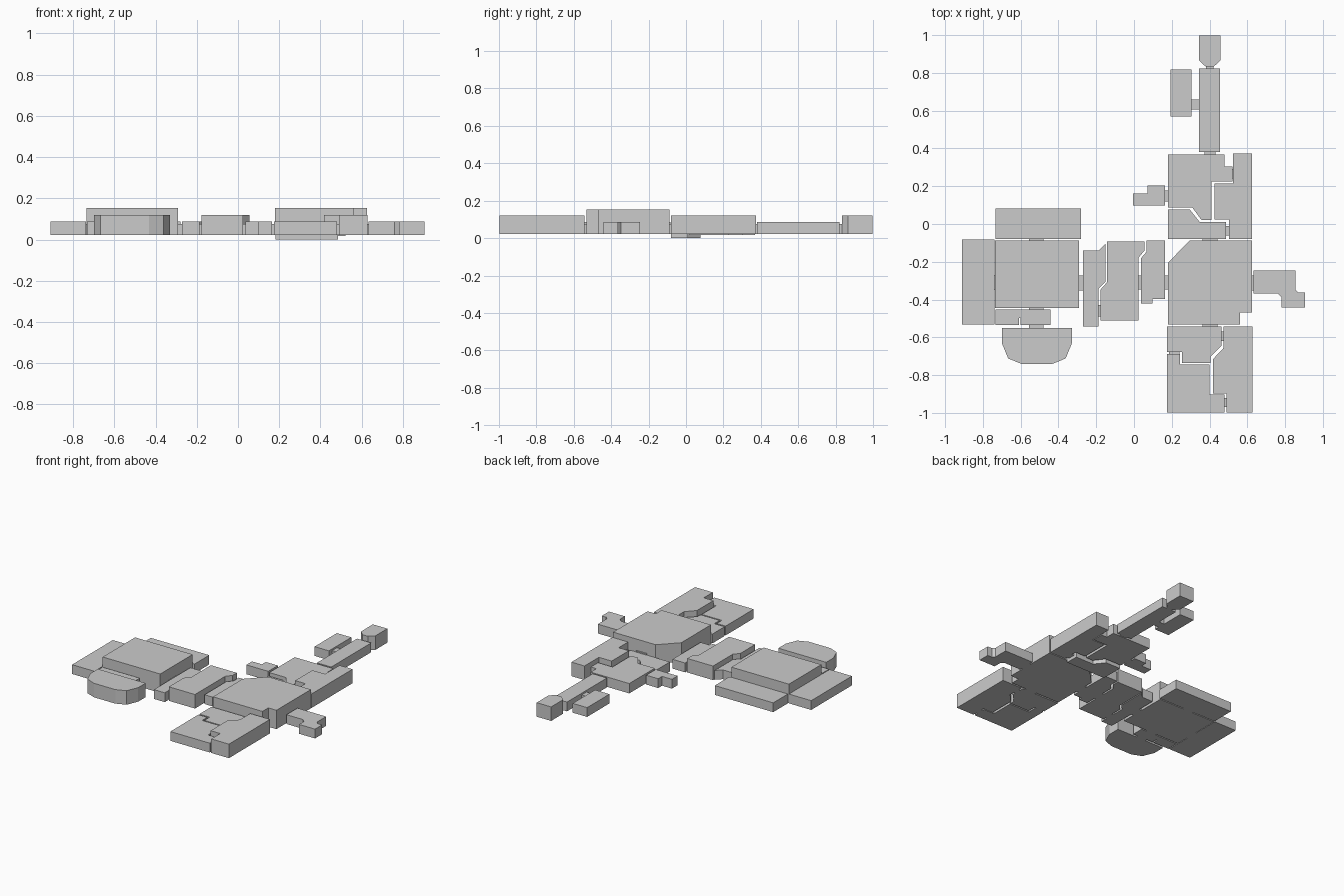
import bpy, bmesh

BASE = 0.022
LOW, MID, HIGH = 0.087, 0.12, 0.154   # three ceiling heights


def prism(name, pts, top, bottom=BASE):
    """Extrude a floor-plan outline into a flat-faced block."""
    bm = bmesh.new()
    face = bm.faces.new([bm.verts.new((x, y, bottom)) for x, y in pts])
    ext = bmesh.ops.extrude_face_region(bm, geom=[face])
    for v in ext["geom"]:
        if isinstance(v, bmesh.types.BMVert):
            v.co.z = top
    bmesh.ops.recalc_face_normals(bm, faces=bm.faces)
    mesh = bpy.data.meshes.new(name)
    bm.to_mesh(mesh)
    bm.free()
    obj = bpy.data.objects.new(name, mesh)
    bpy.context.collection.objects.link(obj)
    return obj


def box(name, x0, x1, y0, y1, top, bottom=BASE):
    return prism(name, [(x0, y0), (x1, y0), (x1, y1), (x0, y1)], top, bottom)


# West wing: hall with side rooms
box("west_hall", -0.735, -0.29, -0.445, -0.087, HIGH)
box("far_west_room", -0.91, -0.738, -0.533, -0.083, LOW)
box("west_back_room", -0.732, -0.28, -0.08, 0.082, LOW)
prism("west_front_room", [(-0.732, -0.453), (-0.443, -0.453), (-0.443, -0.535), (-0.6, -0.535),
                          (-0.6, -0.497), (-0.61, -0.497), (-0.61, -0.535), (-0.732, -0.535)], LOW)

# Rounded room, mirrored half outline about its centre line
half = [(0.185, -0.55), (0.185, -0.632), (0.152, -0.712), (0.083, -0.74)]
mid_x = -0.514
prism("rounded_room", [(mid_x + x, y) for x, y in half] +
      [(mid_x - x, y) for x, y in reversed(half)], MID)

# Central passage rooms
prism("passage_west", [(-0.271, -0.14), (-0.187, -0.14), (-0.15, -0.103), (-0.15, -0.304),
                       (-0.187, -0.341), (-0.187, -0.542), (-0.271, -0.542)], LOW)
prism("passage_middle", [(-0.144, -0.093), (0.056, -0.093), (0.056, -0.14), (0.025, -0.177),
                         (0.025, -0.511), (-0.177, -0.511), (-0.177, -0.347), (-0.144, -0.31)], MID)
prism("passage_east", [(0.067, -0.087), (0.165, -0.087), (0.165, -0.397), (0.099, -0.397),
                       (0.099, -0.421), (0.036, -0.421), (0.036, -0.183), (0.067, -0.146)], LOW)

# East hall and its outer annex
prism("east_hall", [(0.295, -0.087), (0.625, -0.087), (0.625, -0.468), (0.562, -0.468),
                    (0.562, -0.533), (0.18, -0.533), (0.18, -0.205)], HIGH)
prism("east_annex", [(0.633, -0.247), (0.855, -0.247), (0.855, -0.347), (0.871, -0.363),
                     (0.905, -0.363), (0.905, -0.442), (0.782, -0.442), (0.782, -0.389),
                     (0.76, -0.368), (0.633, -0.368)], LOW)

# Front rooms
prism("front_right_room", [(0.475, -0.543), (0.628, -0.543), (0.628, -0.997), (0.491, -0.997),
                           (0.491, -0.898), (0.417, -0.898), (0.417, -0.717), (0.475, -0.655)], MID)
prism("front_left_room", [(0.175, -0.543), (0.464, -0.543), (0.464, -0.643), (0.404, -0.703),
                          (0.404, -0.736), (0.255, -0.736), (0.255, -0.677), (0.175, -0.677)], LOW)
prism("front_corner_room", [(0.175, -0.688), (0.244, -0.688), (0.244, -0.745), (0.4, -0.745),
                            (0.4, -0.903), (0.48, -0.903), (0.48, -0.997), (0.175, -0.997)], LOW)

# Rear rooms
prism("rear_right_room", [(0.524, 0.373), (0.625, 0.373), (0.625, -0.08), (0.504, -0.08),
                          (0.504, 0.024), (0.425, 0.024), (0.425, 0.214), (0.524, 0.214)], MID)
prism("rear_left_room", [(0.181, 0.368), (0.48, 0.368), (0.48, 0.304), (0.522, 0.304),
                         (0.522, 0.225), (0.411, 0.225), (0.411, 0.02), (0.358, 0.02),
                         (0.309, 0.087), (0.181, 0.087)], LOW, 0.018)
prism("sunken_room", [(0.181, 0.077), (0.295, 0.077), (0.348, 0.01), (0.486, 0.01),
                      (0.486, -0.08), (0.181, -0.08)], LOW - 0.02, 0.0)
prism("rear_closet", [(-0.004, 0.161), (0.072, 0.161), (0.072, 0.204), (0.165, 0.204),
                      (0.165, 0.098), (-0.004, 0.098)], LOW)

# Rear corridor, side room and end room
box("rear_corridor", 0.345, 0.455, 0.38, 0.822, LOW)
box("corridor_side_room", 0.193, 0.304, 0.57, 0.817, LOW)
prism("end_room", [(0.345, 0.997), (0.457, 0.997), (0.457, 0.865), (0.422, 0.833),
                   (0.38, 0.833), (0.345, 0.865)], MID)

# Short doorways joining neighbouring rooms
doorways = [
    (-0.745, -0.73, -0.35, -0.27), (-0.555, -0.48, -0.09, -0.078),
    (-0.555, -0.48, -0.455, -0.443), (-0.555, -0.48, -0.552, -0.533),
    (-0.292, -0.268, -0.352, -0.272), (-0.19, -0.175, -0.49, -0.43),
    (0.022, 0.038, -0.347, -0.272), (0.163, 0.182, -0.347, -0.272),
    (0.623, 0.635, -0.352, -0.272), (0.363, 0.443, -0.545, -0.531),
    (0.363, 0.443, -0.089, -0.078), (0.462, 0.477, -0.62, -0.57),
    (0.478, 0.493, -0.97, -0.92), (0.484, 0.506, -0.06, -0.01),
    (0.163, 0.183, 0.119, 0.177), (0.374, 0.432, 0.366, 0.382),
    (0.38, 0.422, 0.82, 0.835), (0.302, 0.347, 0.606, 0.659),
    (0.52, 0.526, 0.24, 0.29), (0.185, 0.24, -0.69, -0.675),
]
for i, (x0, x1, y0, y1) in enumerate(doorways):
    box(f"doorway_{i + 1}", x0, x1, y0, y1, LOW - 0.012)
